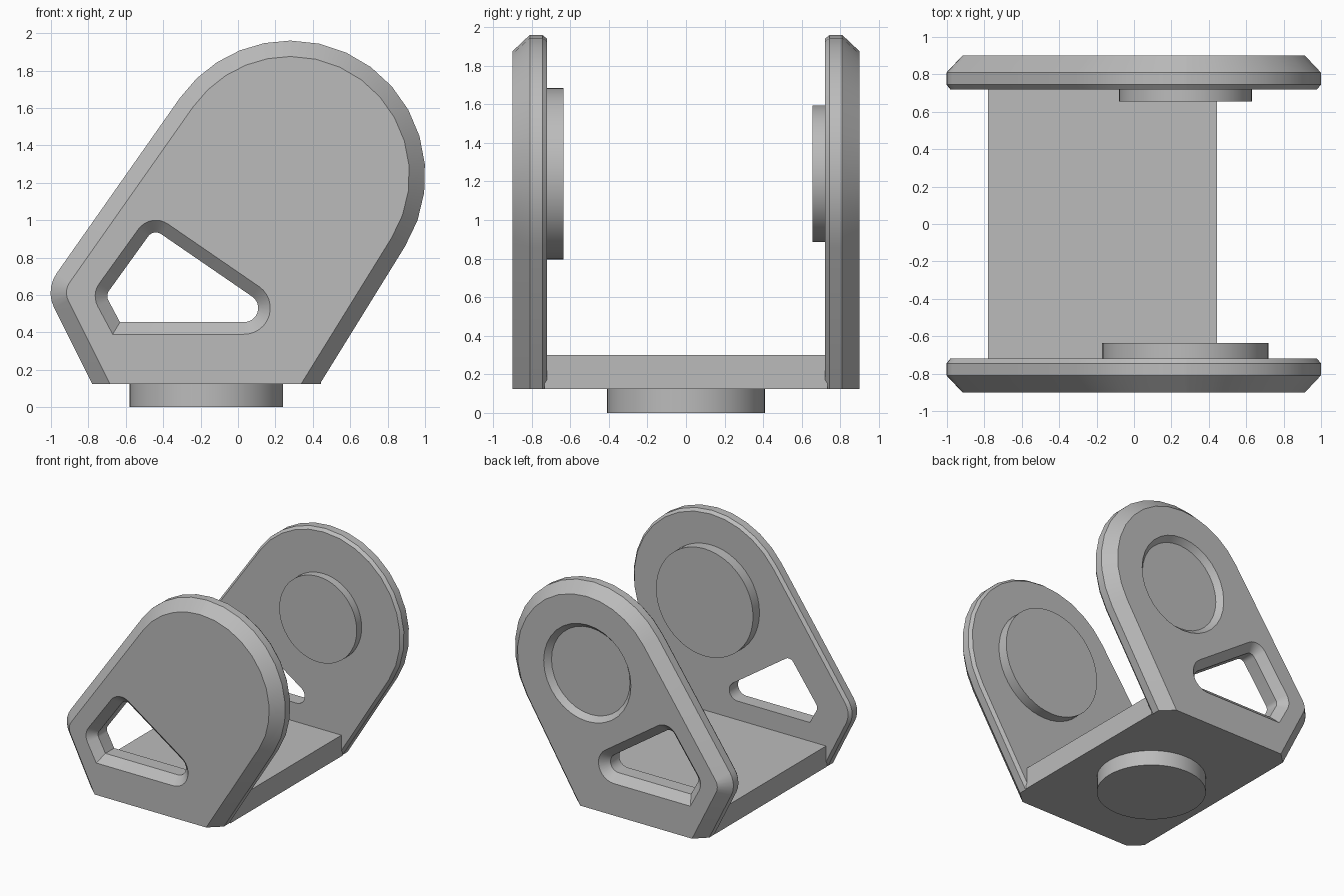
import bpy, bmesh, math
from mathutils import Vector

cube = bpy.data.objects.get("Cube")
if cube:
    bpy.data.objects.remove(cube)

grey = bpy.data.materials.new("plain_grey")
grey.use_nodes = True
grey.diffuse_color = (0.5, 0.5, 0.5, 1)
grey.node_tree.nodes["Principled BSDF"].inputs["Base Color"].default_value = (0.5, 0.5, 0.5, 1)

BOTTOM = 0.125
# Counter-clockwise sharp corners (x, z, fillet radius)
PLATE = [(-0.78, BOTTOM, 0), (0.438, BOTTOM, 0), (1.574, 1.96, 0.72),
         (-0.095, 1.96, 0.72), (-1.0315, 0.628, 0.18)]
WINDOW = [(-0.67, 0.39, 0), (0.484, 0.39, 0.14), (-0.467, 1.043, 0.115),
          (-0.784, 0.603, 0.115)]


def outline(corners, inset, fixed_bottom=False):
    """Inset a convex polygon and round its corners."""
    pts = [Vector(c[:2]) for c in corners]
    n = len(pts)
    dirs = [(pts[(i + 1) % n] - pts[i]).normalized() for i in range(n)]
    dist = [0 if fixed_bottom and i == 0 else inset for i in range(n)]
    result = []
    for i in range(n):
        a, b = dirs[i - 1], dirs[i]
        turn = a.angle(b)
        # Moving along both edges shifts the corner to the two inset lines
        p = pts[i] + (b * dist[i - 1] - a * dist[i]) / math.sin(turn)
        radius = corners[i][2] - inset
        if corners[i][2] == 0:
            result.append(p)
            continue
        normal = Vector((-a.y, a.x))
        centre = p - a * radius * math.tan(turn / 2) + normal * radius
        steps = math.ceil(turn / math.radians(12.5))
        start = math.atan2(-normal.y, -normal.x)
        for k in range(steps + 1):
            t = start + turn * k / steps
            result.append(centre + radius * Vector((math.cos(t), math.sin(t))))
    return result


def circle(cx, cz, radius, count=32):
    angles = [math.tau * k / count for k in range(count)]
    return [Vector((cx + radius * math.cos(t), cz + radius * math.sin(t))) for t in angles]


def finish(bm, name):
    bmesh.ops.remove_doubles(bm, verts=bm.verts, dist=0.0002)
    bmesh.ops.recalc_face_normals(bm, faces=bm.faces)
    mesh = bpy.data.meshes.new(name)
    bm.to_mesh(mesh)
    bm.free()
    mesh.materials.append(grey)
    obj = bpy.data.objects.new(name, mesh)
    bpy.context.collection.objects.link(obj)
    shade(obj)


def shade(obj):
    bpy.ops.object.select_all(action='DESELECT')
    obj.select_set(True)
    bpy.context.view_layer.objects.active = obj
    bpy.ops.object.shade_smooth_by_angle(angle=math.radians(30))


def side_plate(name, side, recess):
    bm = bmesh.new()

    def skin(levels):
        """Join successive outlines; return first and last edge loops."""
        loops = [[bm.verts.new((p.x, side * y, p.y)) for p in pts] for pts, y in levels]
        for lo, hi in zip(loops, loops[1:]):
            for i in range(len(lo)):
                bm.faces.new((lo[i - 1], lo[i], hi[i], hi[i - 1]))
        return [[bm.edges.get((l[i - 1], l[i])) for i in range(len(l))]
                for l in (loops[0], loops[-1])]

    # Chamfered rim, flat along the bottom
    outer, inner = skin([(outline(PLATE, d, True), y) for d, y in
                         ((0.085, 0.9), (0, 0.81), (0, 0.745), (0.02, 0.72))])
    # Bevelled window through the plate
    win_out, win_in = skin([(outline(WINDOW, d), y) for d, y in
                            ((0, 0.9), (0.065, 0.835), (0.065, 0.72))])
    outer += win_out
    inner += win_in
    if recess:
        # Bevelled round socket in the outer face
        rim, floor = skin([(circle(0.275, 1.24, 0.4), 0.9), (circle(0.275, 1.24, 0.36), 0.855)])
        outer += rim
        bmesh.ops.triangle_fill(bm, edges=floor, use_beauty=True, use_dissolve=True)
    for edges in (outer, inner):
        bmesh.ops.triangle_fill(bm, edges=edges, use_beauty=True, use_dissolve=False)
    finish(bm, name)


def disc(name, location, radius, depth, rotation=(0, 0, 0)):
    bpy.ops.mesh.primitive_cylinder_add(vertices=48, radius=radius, depth=depth,
                                        location=location, rotation=rotation)
    obj = bpy.context.object
    obj.name = name
    obj.data.materials.append(grey)
    shade(obj)


side_plate("front_side_plate", -1, False)
side_plate("back_side_plate", 1, True)

# Floor joining the two side plates
bm = bmesh.new()
bmesh.ops.create_cube(bm, size=1)
bmesh.ops.scale(bm, verts=bm.verts, vec=(1.225, 1.47, 0.175))
bmesh.ops.translate(bm, verts=bm.verts, vec=(-0.168, 0, BOTTOM + 0.0875))
finish(bm, "floor_plate")

# Round bosses
upright = (math.pi / 2, 0, 0)
disc("front_boss", (0.275, -0.68, 1.24), 0.445, 0.09, upright)
disc("back_boss", (0.275, 0.69, 1.24), 0.355, 0.07, upright)
disc("base_boss", (-0.17, 0, 0.065), 0.41, 0.13)
